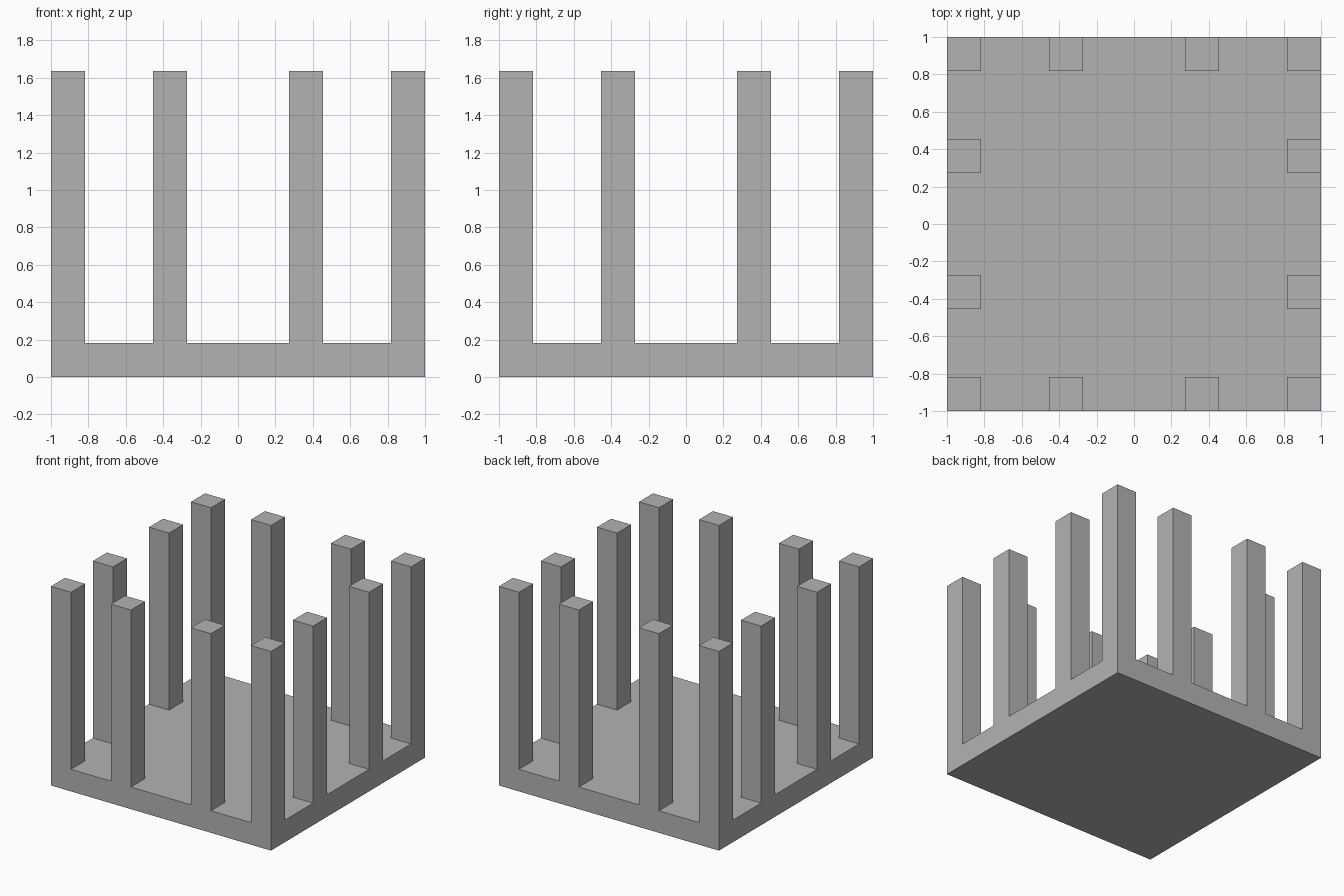
import bpy, bmesh
from mathutils import Matrix, Vector

old = bpy.data.objects.get("Cube")
if old:
    bpy.data.objects.remove(old, do_unlink=True)

UNIT = 2 / 11            # post width and slab thickness
HEIGHT = 9 * UNIT        # overall height
CUTS = [1.5 * UNIT, 2.5 * UNIT, 4.5 * UNIT]

# Single grey material
grey = bpy.data.materials.new("plain grey")
grey.use_nodes = True
colour = (0.45, 0.45, 0.45, 1)
grey.diffuse_color = colour
grey.node_tree.nodes["Principled BSDF"].inputs["Base Color"].default_value = colour

# Square base slab
bm = bmesh.new()
bmesh.ops.create_cube(bm, size=1, matrix=Matrix.Translation((0, 0, UNIT / 2))
                      @ Matrix.Diagonal((2, 2, UNIT, 1)))

# Score the slab along the post edges
for normal in (Vector((1, 0, 0)), Vector((0, 1, 0))):
    for cut in CUTS:
        for side in (-1, 1):
            bmesh.ops.bisect_plane(bm, geom=bm.verts[:] + bm.edges[:] + bm.faces[:],
                                   plane_co=normal * cut * side, plane_no=normal)


def is_post(face):
    """Top cells on the rim: the corners and two more along each side."""
    c = face.calc_center_median()
    inner, outer = sorted((abs(c.x), abs(c.y)))
    on_post = CUTS[0] < inner < CUTS[1] or inner > CUTS[2]
    return face.normal.z > 0.5 and outer > CUTS[2] and on_post


# Raise the twelve posts flush with the slab edges
bm.normal_update()
posts = [f for f in bm.faces if is_post(f)]
raised = bmesh.ops.extrude_discrete_faces(bm, faces=posts)["faces"]
for face in raised:
    bmesh.ops.translate(bm, verts=face.verts[:], vec=(0, 0, HEIGHT - UNIT))

# Merge coplanar faces into clean flat sides
bm.normal_update()
bmesh.ops.remove_doubles(bm, verts=bm.verts[:], dist=0.0001)
bmesh.ops.dissolve_limit(bm, angle_limit=0.01, verts=bm.verts[:], edges=bm.edges[:])
bmesh.ops.recalc_face_normals(bm, faces=bm.faces[:])

mesh = bpy.data.meshes.new("base_with_posts")
bm.to_mesh(mesh)
bm.free()
mesh.materials.append(grey)
obj = bpy.data.objects.new("base_with_posts", mesh)
bpy.context.scene.collection.objects.link(obj)
